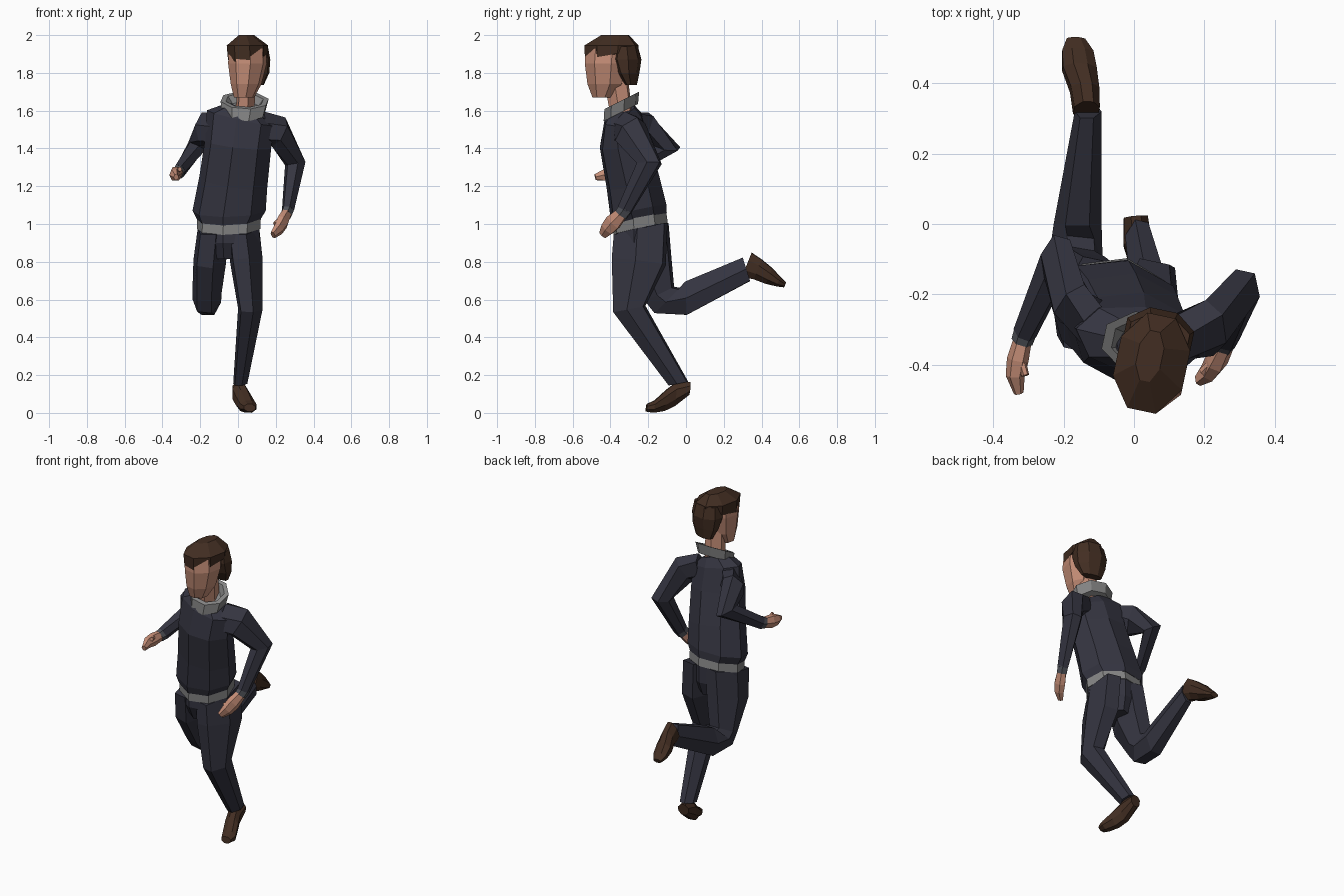
import bpy, bmesh, math
from mathutils import Vector


def material(name, rgb):
    m = bpy.data.materials.new(name)
    m.diffuse_color = (*rgb, 1)
    return m


NAVY = material("navy cloth", (0.035, 0.035, 0.052))
GREY = material("grey shirt", (0.23, 0.23, 0.23))
CUFF = material("slate cuff", (0.08, 0.085, 0.10))
SKIN = material("skin", (0.56, 0.27, 0.185))
BROWN = material("dark brown", (0.055, 0.027, 0.016))

# The whole body is turned a little: this is its sideways axis
YAW = math.radians(12)
SIDE = Vector((math.cos(YAW), -math.sin(YAW), 0))
UP = (0, 0, 1)
HEM = (-.04, -.22, 1)


def loft(name, mat, rings, sides=6, half=False, normal=None):
    """Skin a row of rings (centre, half width, half depth, optional normal)."""
    bm = bmesh.new()
    centres = [Vector(r[0]) for r in rings]
    loops = []
    phase = math.pi / sides if half else 0
    angles = [2 * math.pi * i / sides + phase for i in range(sides)]
    su = max(math.cos(t) for t in angles)
    sv = max(math.sin(t) for t in angles)
    for i, r in enumerate(rings):
        if len(r) > 3:
            n = Vector(r[3]).normalized()
        elif normal:
            n = Vector(normal).normalized()
        else:
            n = Vector((0, 0, 0))
            if i > 0:
                n += (centres[i] - centres[i - 1]).normalized()
            if i < len(rings) - 1:
                n += (centres[i + 1] - centres[i]).normalized()
            n.normalize()
        u = (SIDE - n * SIDE.dot(n)).normalized()
        v = n.cross(u)
        loops.append([bm.verts.new(centres[i] + u * (r[1] * math.cos(t) / su)
                                   + v * (r[2] * math.sin(t) / sv)) for t in angles])
    for a, b in zip(loops, loops[1:]):
        for k in range(sides):
            j = (k + 1) % sides
            bm.faces.new((a[k], a[j], b[j], b[k]))
    bm.faces.new(loops[0][::-1])
    bm.faces.new(loops[-1])
    bmesh.ops.recalc_face_normals(bm, faces=bm.faces)
    me = bpy.data.meshes.new(name)
    bm.to_mesh(me)
    bm.free()
    me.materials.append(mat)
    ob = bpy.data.objects.new(name, me)
    bpy.context.collection.objects.link(ob)
    return ob


# Head, neck and hair
loft("head", SKIN, [((.032, -.44, 1.67), .05, .052), ((.043, -.425, 1.74), .075, .092),
                    ((.05, -.42, 1.85), .095, .11), ((.05, -.415, 1.93), .09, .11)],
     8, True, UP)
loft("neck", SKIN, [((.035, -.34, 1.57), .05, .055), ((.048, -.37, 1.76), .05, .06)], 6, False, UP)
loft("hair_cap", BROWN, [((.052, -.395, 1.885), .096, .135, (-.12, -.15, 1)),
                         ((.05, -.395, 1.945), .10, .138),
                         ((.045, -.375, 2.0), .035, .072)], 8, True, UP)
loft("hair_back", BROWN, [((.075, -.29, 1.735), .06, .025), ((.075, -.305, 1.80), .088, .052),
                          ((.07, -.315, 1.87), .097, .072), ((.07, -.32, 1.94), .085, .06)],
     8, True, UP)

# Sweater with its collar, and the shirt hem under it
loft("sweater", NAVY, [((-.05, -.245, 1.025), .172, .15, HEM), ((-.047, -.252, 1.07), .198, .155, HEM),
                       ((-.025, -.28, 1.22), .185, .146), ((0, -.325, 1.42), .18, .135),
                       ((.012, -.333, 1.56), .185, .10), ((.03, -.34, 1.61), .09, .07)], 8)
loft("collar", GREY, [((.03, -.345, 1.59), .11, .095), ((.035, -.34, 1.655), .122, .095),
                      ((.035, -.34, 1.655), .095, .075), ((.035, -.34, 1.62), .07, .06)],
     8, True, (0, -.5, 1))
loft("shirt_hem", GREY, [((-.05, -.24, .975), .172, .15), ((-.047, -.245, 1.04), .172, .146)],
     8, False, HEM)

# Trousers: seat and two legs
loft("trouser_seat", NAVY, [((-.05, -.24, .985), .168, .146, HEM), ((-.05, -.24, .90), .168, .142),
                            ((-.052, -.235, .815), .08, .11)], 8, False, UP)
loft("standing_leg", NAVY, [((.03, -.24, .975), .085, .14, (.04, .22, -1)),
                            ((.045, -.25, .8), .088, .138), ((.065, -.30, .55), .066, .082),
                            ((.012, -.04, .155), .038, .05, (0, .2, -1))])
loft("raised_leg", NAVY, [((-.13, -.23, .975), .085, .135, (.04, .22, -1)),
                          ((-.15, -.205, .8), .088, .125),
                          ((-.165, -.14, .63), .078, .08, (0, .5, -1)),
                          ((-.165, -.10, .595), .077, .09, (0, 1, -1)),
                          ((-.16, 0, .607), .068, .088, (0, 1, .05)),
                          ((-.13, .32, .76), .038, .064, (0, .95, .3))])

# Shoes
loft("standing_shoe", BROWN, [((.005, .02, .13), .034, .034), ((.01, -.055, .10), .04, .065),
                              ((.03, -.11, .066), .043, .056), ((.055, -.17, .033), .043, .032),
                              ((.062, -.21, .027), .03, .02)], 8, True, (.1, -1, .1))
loft("raised_shoe", BROWN, [((-.135, .322, .785), .036, .068), ((-.14, .38, .76), .04, .056),
                            ((-.155, .44, .725), .048, .044), ((-.16, .49, .695), .044, .026),
                            ((-.165, .525, .678), .026, .014)], 8, True, (0, 1, -.4))

# Sleeves, cuffs, hands and thumbs
arms = {
    "left": dict(
        sleeve=[((.12, -.325, 1.51), .07, .08), ((.215, -.295, 1.488), .07, .085),
                ((.303, -.195, 1.32), .056, .062), ((.265, -.325, 1.075), .033, .037)],
        cuff=[((.268, -.318, 1.085), .033, .036), ((.256, -.343, 1.05), .031, .034)],
        hand=[((.26, -.337, 1.06), .027, .03), ((.235, -.385, 1.01), .033, .042),
              ((.215, -.415, .975), .028, .036), ((.185, -.44, .942), .015, .022)],
        thumb=[((.235, -.38, 1.03), .014, .014), ((.195, -.42, 1.0), .012, .012)]),
    "right": dict(
        sleeve=[((-.10, -.29, 1.51), .07, .08), ((-.175, -.225, 1.505), .062, .085),
                ((-.218, -.10, 1.41), .052, .065, (-.4, -.1, -.9)),
                ((-.31, -.31, 1.28), .034, .036)],
        cuff=[((-.308, -.305, 1.283), .033, .035), ((-.318, -.335, 1.272), .031, .032)],
        hand=[((-.315, -.325, 1.275), .026, .028), ((-.33, -.385, 1.265), .031, .036),
              ((-.337, -.43, 1.26), .027, .03), ((-.327, -.48, 1.248), .014, .016)],
        thumb=[((-.325, -.37, 1.28), .013, .013), ((-.308, -.43, 1.29), .011, .011)]),
}
for side, parts in arms.items():
    for part, rings in parts.items():
        mat = {"sleeve": NAVY, "cuff": CUFF}.get(part, SKIN)
        loft(f"{side}_{part}", mat, rings)
